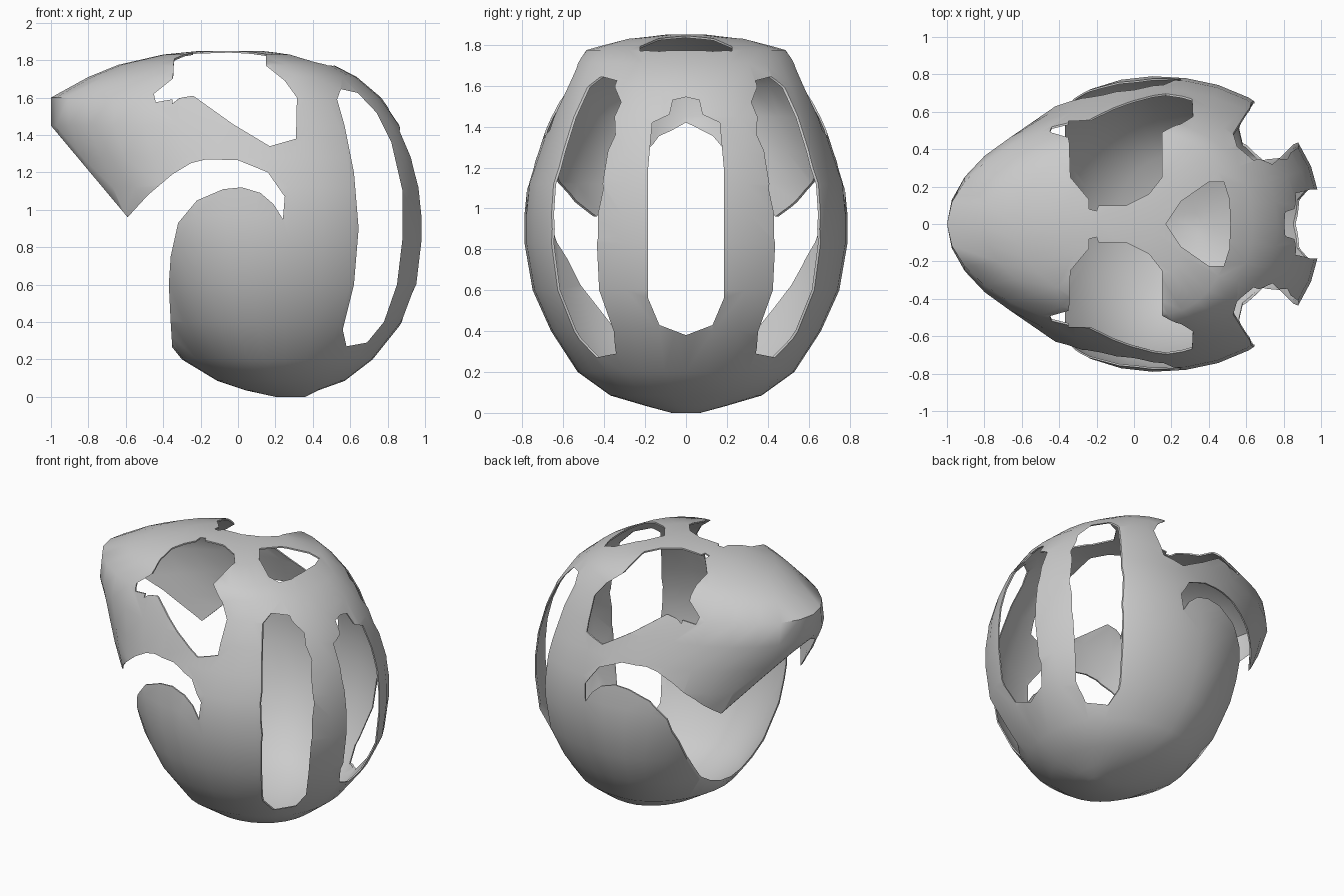
import bpy
import bmesh
from math import sin, cos, pi
from mathutils import Vector

if "Cube" in bpy.data.objects:
    bpy.data.objects.remove(bpy.data.objects["Cube"], do_unlink=True)

SEGMENTS = 32
THICKNESS = 0.01

# Horizontal sections of the shell: height, front x, back x, half width, x of widest point
SECTIONS = [
    (0, .2, .36, .07, .28), (.035, .04, .43, .2, .24), (.085, -.11, .57, .37, .2),
    (.2, -.3, .72, .53, .14), (.4, -.46, .88, .66, .1), (.6, -.57, .975, .75, .1),
    (.83, -.7, 1, .79, .1), (.97, -.77, 1, .79, .1), (1.12, -.84, .985, .775, .1),
    (1.28, -.92, .945, .72, .1), (1.45, -1, .87, .665, .1), (1.6, -1, .765, .6, .1),
    (1.71, -.8, .635, .54, .1), (1.775, -.64, .51, .49, .1), (1.83, -.4, .3, .3, .05),
    (1.85, -.2, .12, .1, -.03),
]


def section_ring(bm, section):
    """One closed ring: blunter at the back, more pointed at the brow."""
    z, front, back, width, middle = section
    ring = []
    for i in range(SEGMENTS):
        angle = 2 * pi * i / SEGMENTS
        c, s = cos(angle), sin(angle)
        reach, power = (back - middle, 2.2) if c >= 0 else (middle - front, 1.9)
        radius = (abs(c) ** power + abs(s) ** power) ** (-1 / power)
        ring.append(bm.verts.new((middle + reach * radius * c, width * radius * s, z)))
    return ring


def mesh_object(name, bm):
    bmesh.ops.recalc_face_normals(bm, faces=bm.faces)
    mesh = bpy.data.meshes.new(name)
    bm.to_mesh(mesh)
    bm.free()
    obj = bpy.data.objects.new(name, mesh)
    bpy.context.collection.objects.link(obj)
    return obj


def prism_cutter(name, outline, axis, start, end):
    """Extrude a flat outline along one axis, from start to end."""
    place = {
        "x": lambda a, b, depth: (depth, a, b),
        "y": lambda a, b, depth: (a, depth, b),
        "z": lambda a, b, depth: (a, b, depth),
    }[axis]
    bm = bmesh.new()
    base = bm.faces.new([bm.verts.new(place(a, b, start)) for a, b in outline])
    extruded = bmesh.ops.extrude_face_region(bm, geom=[base], use_keep_orig=True)
    moved = [item for item in extruded["geom"] if isinstance(item, bmesh.types.BMVert)]
    bmesh.ops.translate(bm, verts=moved, vec=Vector(place(0, 0, end - start)))
    cutter = mesh_object(name, bm)
    cutter.hide_render = True
    return cutter


def mirrored(half):
    """Complete a half outline across its first coordinate."""
    return half + [(-a, b) for a, b in reversed(half) if a]


# Closed helmet body
bm = bmesh.new()
rings = [section_ring(bm, section) for section in SECTIONS]
for lower, upper in zip(rings, rings[1:]):
    for i in range(SEGMENTS):
        j = (i + 1) % SEGMENTS
        bm.faces.new((lower[i], lower[j], upper[j], upper[i]))
bm.faces.new(list(reversed(rings[0])))
bm.faces.new(rings[-1])
body = mesh_object("helmet_body", bm)

# Face opening with the curl above the ear flaps
face_opening = [
    (-1.2, 1.45), (-1, 1.45), (-.59, .96), (-.48, 1.08), (-.35, 1.19), (-.25, 1.25),
    (-.17, 1.27), (0, 1.265), (.16, 1.2), (.25, 1.07), (.24, .95), (.19, 1.03),
    (.12, 1.09), (.02, 1.12), (-.08, 1.11), (-.22, 1.05), (-.32, .93), (-.36, .75),
    (-.37, .6), (-.36, .4), (-.35, .24), (-1.2, .24),
]
# Long vents beside the back of the head
side_vent = [
    (.53, 1.59), (.55, 1.645), (.64, 1.625), (.74, 1.52), (.82, 1.36), (.88, 1.1),
    (.88, .85), (.85, .6), (.78, .4), (.69, .29), (.58, .27), (.56, .36),
    (.62, .6), (.645, .9), (.62, 1.2), (.57, 1.45),
]
# Large window over each temple, seen from the side and from above
temple_window = [
    (-.35, 2), (-.35, 1.7), (-.45, 1.62), (-.44, 1.575), (-.24, 1.61), (-.03, 1.46),
    (.17, 1.34), (.31, 1.38), (.315, 1.6), (.25, 1.69), (.15, 1.77), (.15, 2),
]
roof_window = [
    (-.35, .55), (-.34, .25), (-.24, .13), (-.24, .08), (-.2, .07), (-.19, .1),
    (-.04, .1), (.08, .16), (.15, .25), (.15, .55),
]
# Middle vents on the crown and the back
crown_vent = mirrored([(0, .17), (.12, .25), (.225, .4), (.225, .48), (.13, .51), (0, .515)])
crown_vent = [(x, y) for y, x in crown_vent]
back_vent = mirrored([(0, .38), (.13, .43), (.185, .56), (.185, 1.2), (.165, 1.42),
                      (.08, 1.46), (.065, 1.53), (0, 1.545)])

cutters = [
    prism_cutter("face_opening_cutter", face_opening, "y", -1, 1),
    prism_cutter("crown_vent_cutter", crown_vent, "z", 1.3, 2),
    prism_cutter("back_vent_cutter", back_vent, "x", .3, 1.2),
]
for label, side in (("left", -1), ("right", 1)):
    roof = [(x, y * side) for x, y in roof_window]
    cutters += [
        prism_cutter(label + "_side_vent_cutter", side_vent, "y", .2 * side, side),
        prism_cutter(label + "_temple_window_cutter", temple_window, "y", .45 * side, side),
        prism_cutter(label + "_roof_window_cutter", roof, "z", 1.35, 2),
    ]

# Hollow the body, then cut every opening
hollow = body.modifiers.new("hollow", "SOLIDIFY")
hollow.thickness = THICKNESS
hollow.offset = -1
for cutter in cutters:
    cut = body.modifiers.new(cutter.name, "BOOLEAN")
    cut.operation = "DIFFERENCE"
    cut.solver = "EXACT"
    cut.object = cutter

depsgraph = bpy.context.evaluated_depsgraph_get()
shell_mesh = bpy.data.meshes.new_from_object(body.evaluated_get(depsgraph))
shell = bpy.data.objects.new("helmet_shell", shell_mesh)
bpy.context.collection.objects.link(shell)
for helper in cutters + [body]:
    bpy.data.objects.remove(helper, do_unlink=True)

# One plain grey finish
grey = bpy.data.materials.new("light_grey")
grey.use_nodes = True
colour = (.6, .6, .6, 1)
grey.diffuse_color = colour
grey.node_tree.nodes["Principled BSDF"].inputs["Base Color"].default_value = colour
shell.data.materials.clear()
shell.data.materials.append(grey)

bpy.ops.object.select_all(action="DESELECT")
shell.select_set(True)
bpy.context.view_layer.objects.active = shell
bpy.ops.object.shade_smooth_by_angle(angle=pi / 4)
